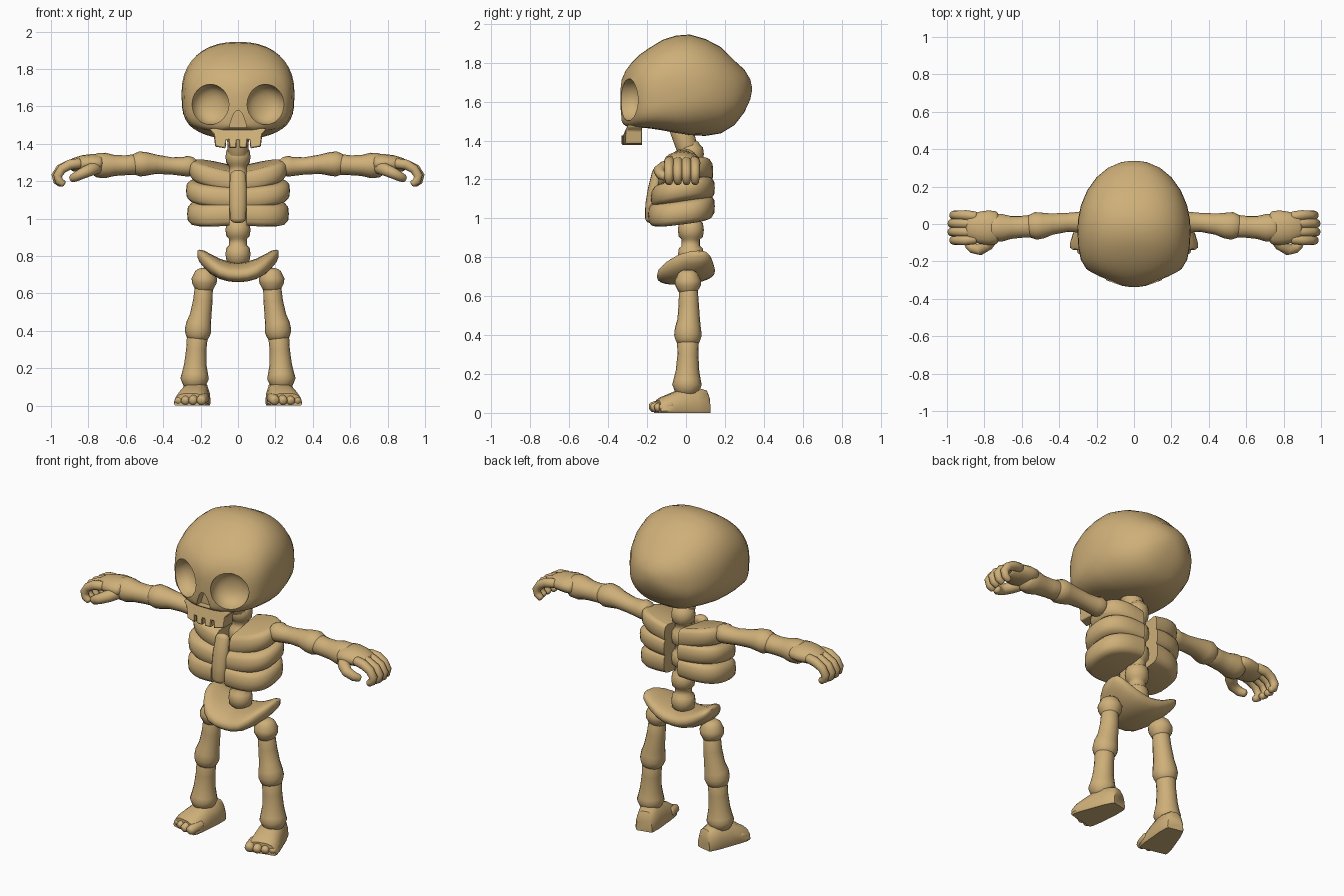
import bpy, bmesh, math
from mathutils import Vector, Matrix

if "Cube" in bpy.data.objects:
    bpy.data.objects.remove(bpy.data.objects["Cube"])

bone = bpy.data.materials.new("bone tan")
bone.diffuse_color = (0.62, 0.43, 0.19, 1)
bone.use_nodes = True
bone.node_tree.nodes["Principled BSDF"].inputs["Base Color"].default_value = bone.diffuse_color


def finish(name, bm, mirror=False, angle=50):
    bmesh.ops.recalc_face_normals(bm, faces=bm.faces)
    me = bpy.data.meshes.new(name)
    bm.to_mesh(me)
    bm.free()
    me.materials.append(bone)
    ob = bpy.data.objects.new(name, me)
    bpy.context.collection.objects.link(ob)
    if mirror:
        ob.modifiers.new("mirror", 'MIRROR').use_clip = False
    shade(ob, angle)
    return ob


def shade(ob, angle):
    bpy.ops.object.select_all(action='DESELECT')
    ob.select_set(True)
    bpy.context.view_layer.objects.active = ob
    bpy.ops.object.shade_smooth_by_angle(angle=math.radians(angle))


def loft(bm, rings):
    """Skin closed rings of points and cap both ends."""
    vs = [[bm.verts.new(p) for p in r] for r in rings]
    n = len(vs[0])
    for a, b in zip(vs, vs[1:]):
        for i in range(n):
            j = (i + 1) % n
            bm.faces.new((a[i], a[j], b[j], b[i]))
    bm.faces.new(vs[0])
    bm.faces.new(vs[-1])


def tube(bm, pts, sides=16, ref=(0, 1, 0), flat=1.0, rounded=True):
    """Tube through (x, y, z, radius); flat scales the radius along ref."""
    P = [(Vector(p[:3]), p[3]) for p in pts]
    if rounded:
        def ends(a, b):
            d = (a[0] - b[0]).normalized()
            return [(a[0] + d * a[1] * f, a[1] * s) for f, s in ((0.55, 0.3), (0.45, 0.62), (0.25, 0.88))]
        P = ends(P[0], P[1]) + P + ends(P[-1], P[-2])[::-1]
    rings = []
    for k, (c, r) in enumerate(P):
        t = (P[min(k + 1, len(P) - 1)][0] - P[max(k - 1, 0)][0]).normalized()
        u = Vector(ref).cross(t).normalized()
        v = t.cross(u)
        rings.append([c + u * r * math.cos(a) + v * r * flat * math.sin(a)
                      for a in (2 * math.pi * i / sides for i in range(sides))])
    loft(bm, rings)


def tubes(name, paths, mirror=True, **kw):
    bm = bmesh.new()
    for p in paths:
        tube(bm, p, **kw)
    return finish(name, bm, mirror)


def prism(bm, outline, front, back):
    """Extrude an (x, z) outline between two depth functions of x."""
    loft(bm, [[(x, front(x), z) for x, z in outline], [(x, back(x), z) for x, z in outline]])


def spow(v, e):
    return math.copysign(abs(v) ** e, v)


# Skull: sections along depth (y, half width, bottom, top)
sections = [(-.337, .02, 1.57, 1.66), (-.33, .065, 1.49, 1.715), (-.31, .135, 1.475, 1.76),
            (-.28, .20, 1.465, 1.80), (-.24, .255, 1.465, 1.84), (-.19, .285, 1.463, 1.875),
            (-.12, .298, 1.452, 1.918), (-.05, .302, 1.438, 1.94), (.02, .30, 1.427, 1.945),
            (.10, .284, 1.424, 1.922), (.18, .25, 1.437, 1.88), (.25, .20, 1.48, 1.81),
            (.30, .14, 1.545, 1.765), (.33, .07, 1.61, 1.715), (.338, .02, 1.65, 1.68)]
rings = []
for y, w, zb, zt in sections:
    cz = zb + (zt - zb) * .46
    low = 2.3 + 1.7 * min(1, max(0, (.1 - y) / .3))
    ring = []
    for i in range(40):
        a = 2 * math.pi * i / 40
        c, s = math.cos(a), math.sin(a)
        e = 2 / (2.3 if s > 0 else low)
        ring.append((w * spow(c, e), y, cz + ((zt - cz) if s > 0 else (cz - zb)) * spow(s, e)))
    rings.append(ring)
bm = bmesh.new()
loft(bm, rings)
skull = finish("skull", bm)

# Eye socket and nose cutters
cutters = []
for side in (1, -1):
    d = Vector((-side * math.sin(.36), math.cos(.36), 0))
    c = Vector((side * .15, -.295, 1.61))
    bm = bmesh.new()
    tube(bm, [(*(c + d * t), r) for t, r in
              ((-.12, .109), (.0, .108), (.03, .104), (.055, .094), (.075, .075), (.088, .045), (.092, .015))],
         sides=32, ref=(0, 0, 1), rounded=False)
    cutters.append(finish("eye_socket_cutter", bm))
bm = bmesh.new()
prism(bm, [(-.047, 1.487), (.047, 1.487), (.04, 1.515), (.022, 1.562), (.008, 1.577),
           (-.008, 1.577), (-.022, 1.562), (-.04, 1.515)], lambda x: -.42, lambda x: -.285)
cutters.append(finish("nose_cutter", bm))
bpy.context.view_layer.objects.active = skull
for cut in cutters:
    m = skull.modifiers.new("cut", 'BOOLEAN')
    m.operation, m.solver, m.object = 'DIFFERENCE', 'EXACT', cut
    bpy.ops.object.modifier_apply(modifier=m.name)
    bpy.data.objects.remove(cut)
    bpy.context.view_layer.objects.active = skull
shade(skull, 40)

# Upper jaw with four teeth
half = [(0.008, 1.42), (.008, 1.378), (.048, 1.378), (.05, 1.42), (.064, 1.42), (.066, 1.375),
        (.122, 1.385), (.13, 1.45), (.15, 1.472), (.15, 1.482)]
bm = bmesh.new()
prism(bm, half + [(-x, z) for x, z in reversed(half)],
      lambda x: -.331 + 1.4 * x * x, lambda x: -.225)
jaw = finish("upper_jaw_teeth", bm, angle=30)
bev = jaw.modifiers.new("bevel", 'BEVEL')
bev.width, bev.segments = .006, 2

# Spine: bulging vertebrae, then the neck leaning forward
spine = []
for k in range(5):
    z = .81 + .13 * k
    spine += [(0, .025, z - .048, .047), (0, .025, z - .035, .062), (0, .025, z, .067),
              (0, .025, z + .035, .062), (0, .025, z + .048, .047)]
tubes("spine", [spine], False, ref=(0, 1, 0))
tubes("neck", [[(0, .02, 1.33, .056), (0, 0, 1.38, .056), (0, -.025, 1.46, .06)]], False)


# Ribs: thick half discs, sloping down to the front
def rib(name, zc, h, w, front, back, slope, lift):
    bm, x0, rings = bmesh.new(), .045, []
    cy, ry = (front + back) / 2, (back - front) / 2
    for t, s in ((-1, .80), (-.88, .91), (-.55, .985), (0, 1), (.55, .985), (.88, .91), (1, .80)):
        ring = []
        for i in range(19):
            a = -math.pi / 2 + math.pi * i / 18
            px = spow(math.cos(a), .75) if 0 < i < 18 else 0
            py = spow(math.sin(a), .8)
            x, y = x0 + (w - x0) * px * s, cy + ry * py * s
            out = (x - x0) / (w - x0)
            ring.append((x, y, zc + h * t + slope * (y - cy) + lift * (out - 1)))
        rings.append(ring)
    loft(bm, rings)
    return finish(name, bm, True, 45)


rib("upper_rib", 1.265, .055, .262, -.145, .14, .16, .05)
rib("middle_rib", 1.15, .056, .278, -.18, .148, .16, .02)
rib("lower_rib", 1.025, .06, .272, -.195, .148, .13, -.015)

# Breastbone
tubes("breastbone", [[(0, -.18, 1.0, .043), (0, -.178, 1.07, .045), (0, -.163, 1.15, .047),
                      (0, -.145, 1.235, .042)]], False, flat=.7)

# Pelvis: saddle swept from side to side (x, y, z, half depth, half height)
rings = []
for x, y, z, d, h in ((0, 0, .712, .148, .05), (.05, .0, .717, .15, .051), (.10, .0, .732, .146, .052),
                      (.145, .01, .757, .128, .051), (.18, .028, .782, .10, .045),
                      (.205, .045, .80, .07, .033), (.217, .055, .81, .035, .017)):
    rings.append([(x, y + d * spow(math.cos(a), .85), z + h * spow(math.sin(a), .85) + .1 * d * math.cos(a))
                  for a in (2 * math.pi * i / 24 for i in range(24))])
bm = bmesh.new()
loft(bm, [[(-x, y, z) for x, y, z in r] for r in rings[:0:-1]] + rings)
finish("pelvis", bm, angle=60)

# Legs
tubes("hip_ball", [[(.18, .01, .635, .055), (.18, .01, .655, .066), (.18, .01, .68, .068), (.18, .01, .705, .056)]])
tubes("thigh", [[(.182, .012, .64, .048), (.188, .014, .56, .052), (.2, .014, .48, .058), (.21, .01, .435, .067),
                 (.214, .01, .40, .071), (.217, .01, .375, .064)]])
tubes("shin", [[(.217, .01, .375, .056), (.223, .01, .30, .054), (.228, .008, .22, .06), (.23, .006, .17, .07),
                (.232, .005, .145, .076), (.232, .005, .12, .066)]])

# Feet: wedge turned outward with four toes
bm = bmesh.new()
rings = []
for y, w, h in ((.118, .048, .085), (.105, .056, .115), (.05, .07, .13), (-.02, .08, .125),
                (-.08, .089, .10), (-.13, .092, .08), (-.15, .086, .066)):
    rings.append([(px * w, y, pz * h) for px, pz in ((-.92, 0), (-1, .12), (-.93, .5), (-.72, .85), (-.35, 1),
                                                     (.35, 1), (.72, .85), (.93, .5), (1, .12), (.92, 0))])
loft(bm, rings)
for x, y, r in ((-.066, -.165, .028), (-.02, -.168, .025), (.024, -.158, .024), (.064, -.143, .023)):
    tube(bm, [(x, -.09, .04, r), (x, y + .02, .033, r), (x, y, r * 1.02, r * .92)], ref=(0, 0, 1), sides=12)
for v in bm.verts:
    v.co.z = max(v.co.z, 0)
bm.transform(Matrix.Translation((.225, 0, 0)) @ Matrix.Rotation(.22, 4, 'Z'))
finish("foot", bm, True, 40)

# Arms
tubes("upper_arm", [[(.245, .01, 1.28, .05), (.27, .01, 1.28, .056), (.295, .01, 1.278, .05), (.36, .008, 1.282, .046),
                     (.44, .0, 1.29, .052), (.49, -.008, 1.292, .063), (.525, -.01, 1.292, .067),
                     (.55, -.012, 1.29, .058)]], flat=1.1)
tubes("forearm", [[(.54, -.012, 1.29, .056), (.60, -.015, 1.285, .053), (.66, -.018, 1.284, .056),
                   (.71, -.02, 1.284, .068), (.75, -.02, 1.285, .066)]], flat=1.1)

# Hands: palm, curled fingers and thumb
tubes("palm", [[(.74, -.02, 1.295, .048), (.78, -.02, 1.295, .05), (.83, -.02, 1.293, .046), (.88, -.02, 1.287, .036)]],
      flat=1.85)
fingers = [[(.85, y * .9 - .002, 1.295, .027), (.90, y, 1.288, .027), (.945 + e, y, 1.265, .025), (.968 + e, y, 1.23, .024),
            (.96 + e, y, 1.20, .022), (.94 + e, y, 1.187, .019)]
           for y, e in ((.047, -.004), (.003, .006), (-.042, .006), (-.087, -.004))]
tubes("fingers", fingers, sides=12)
tubes("thumb", [[(.75, -.06, 1.275, .035), (.785, -.11, 1.262, .034), (.825, -.138, 1.245, .03),
                 (.865, -.13, 1.225, .026), (.885, -.112, 1.215, .022)]], sides=12, ref=(0, 0, 1))
